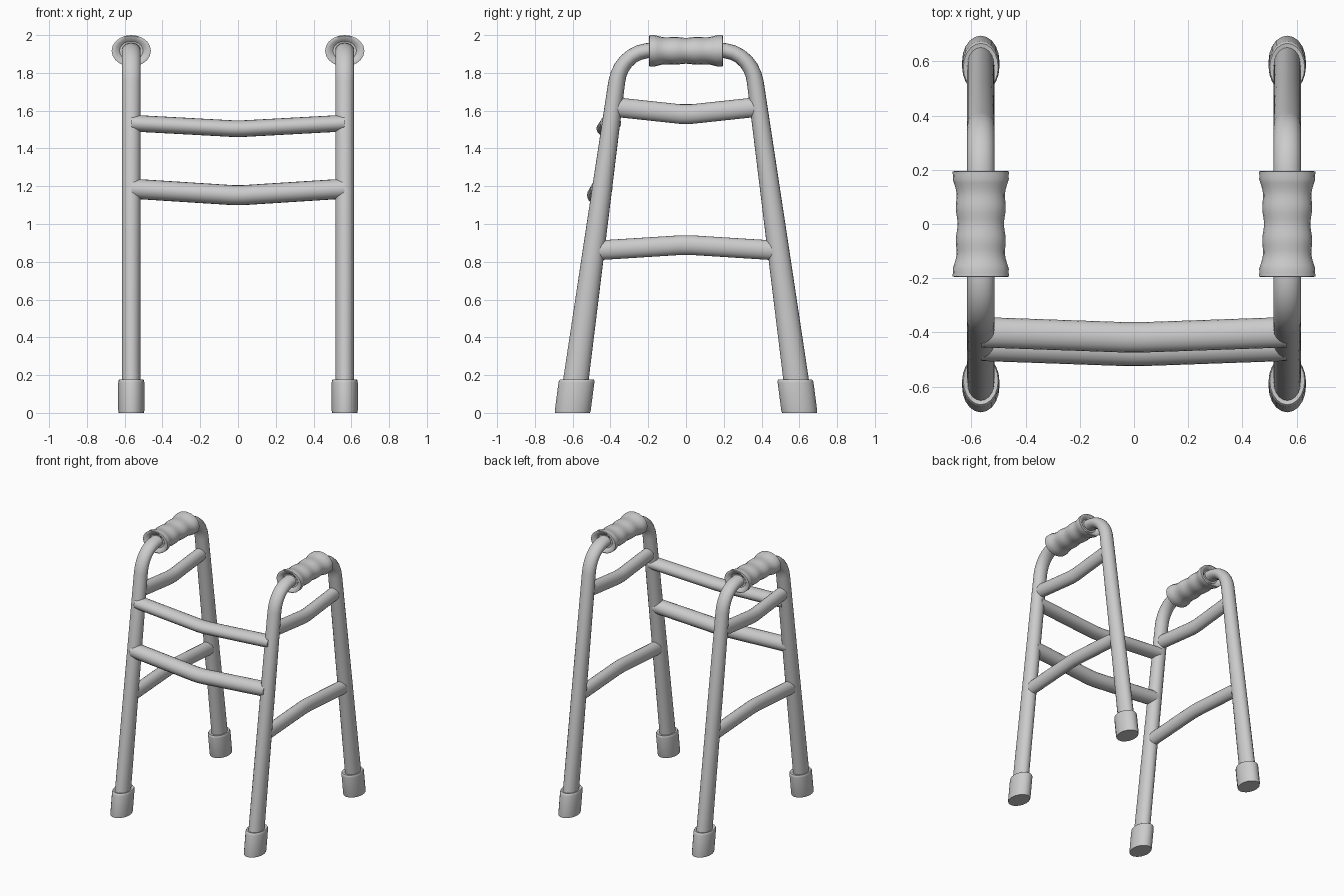
import bpy, bmesh, math
from mathutils import Vector

if "Cube" in bpy.data.objects:
    bpy.data.objects.remove(bpy.data.objects["Cube"])

SIDES = 20
X = 0.565            # side frame offset from centre
AX, AY, AZ = Vector((1, 0, 0)), Vector((0, 1, 0)), Vector((0, 0, 1))


def loft(name, rings, mirror=False):
    """Skin a list of elliptical rings: (centre, half axis u, half axis v)."""
    bm = bmesh.new()
    loops = []
    for c, u, v in rings:
        loops.append([bm.verts.new(Vector(c) + u * math.cos(a) + v * math.sin(a))
                      for a in (2 * math.pi * i / SIDES for i in range(SIDES))])
    for a, b in zip(loops, loops[1:]):
        for i in range(SIDES):
            j = (i + 1) % SIDES
            bm.faces.new((a[i], a[j], b[j], b[i]))
    bm.faces.new(loops[0])
    bm.faces.new(loops[-1])
    bmesh.ops.recalc_face_normals(bm, faces=bm.faces)
    me = bpy.data.meshes.new(name)
    bm.to_mesh(me)
    bm.free()
    ob = bpy.data.objects.new(name, me)
    bpy.context.collection.objects.link(ob)
    bpy.ops.object.select_all(action='DESELECT')
    ob.select_set(True)
    bpy.context.view_layer.objects.active = ob
    bpy.ops.object.shade_smooth_by_angle(angle=math.radians(40))
    if mirror:
        ob.modifiers.new("Mirror", 'MIRROR').use_mirror_merge = False
    return ob


# bent side frames: one tube forming front leg, top bar and back leg
half = [(-0.594, 0.09, 0.069), (-0.582, 0.18, 0.067), (-0.474, 0.97, 0.056),
        (-0.367, 1.75, 0.0445), (-0.358, 1.79, 0.043), (-0.342, 1.826, 0.042),
        (-0.318, 1.86, 0.041), (-0.286, 1.888, 0.040), (-0.25, 1.907, 0.040),
        (-0.21, 1.917, 0.040), (-0.17, 1.92, 0.040)]
path = half + [(-y, z, r) for y, z, r in reversed(half)]
rings = []
for i, (y, z, r) in enumerate(path):
    p, q = path[max(i - 1, 0)], path[min(i + 1, len(path) - 1)]
    t = Vector((0, q[0] - p[0], q[1] - p[1])).normalized()
    rings.append(((X, y, z), AX * 0.05, t.cross(AX) * r))
loft("side_frame", rings, True)

# rubber feet, sheared to follow the legs
profile = [(0.0, 0.97), (0.012, 1.0), (0.16, 1.0), (0.172, 0.98), (0.177, 0.93), (0.172, 0.7)]
for name, s in (("front_foot", -1), ("back_foot", 1)):
    loft(name, [((X, s * (0.601 - 0.13 * z), z), AX * 0.069 * k, AY * 0.095 * k)
                for z, k in profile], True)

# hand grips with flared ends and finger waves
grip = [(-0.175, 0.104 * 0.6), (-0.19, 0.08), (-0.195, 0.098), (-0.193, 0.104), (-0.18, 0.103)]
n = 26
for i in range(n + 1):
    y = -0.165 + 0.33 * i / n
    flare = 0.012 * (abs(y) / 0.165) ** 3
    grip.append((y, 0.0885 + flare - 0.003 * math.cos(2 * math.pi * y / 0.115)))
grip += [(-y, r) for y, r in reversed(grip[:5])]
loft("hand_grip", [((X, y, 1.917), AX * r, AZ * (0.8 * r)) for y, r in grip], True)

# side rails, kinked at the middle
for name, ye, ze, zm in (("upper_side_rail", 0.385, 1.62, 1.582),
                         ("lower_side_rail", 0.475, 0.86, 0.888)):
    pts = [(-ye, ze), (-0.03, zm), (0.03, zm), (ye, ze)]
    loft(name, [((X, y, z), AX * 0.042, AZ * 0.052) for y, z in pts], True)

# front cross rails, bowed down and forward
for name, y, ze, zm, ry, rz in (("upper_front_rail", -0.399, 1.534, 1.505, 0.056, 0.044),
                                ("lower_front_rail", -0.447, 1.187, 1.153, 0.058, 0.053)):
    pts = [(-X, y, ze), (-0.03, y - 0.019, zm), (0.03, y - 0.019, zm), (X, y, ze)]
    loft(name, [(p, AY * ry, AZ * rz) for p in pts])
